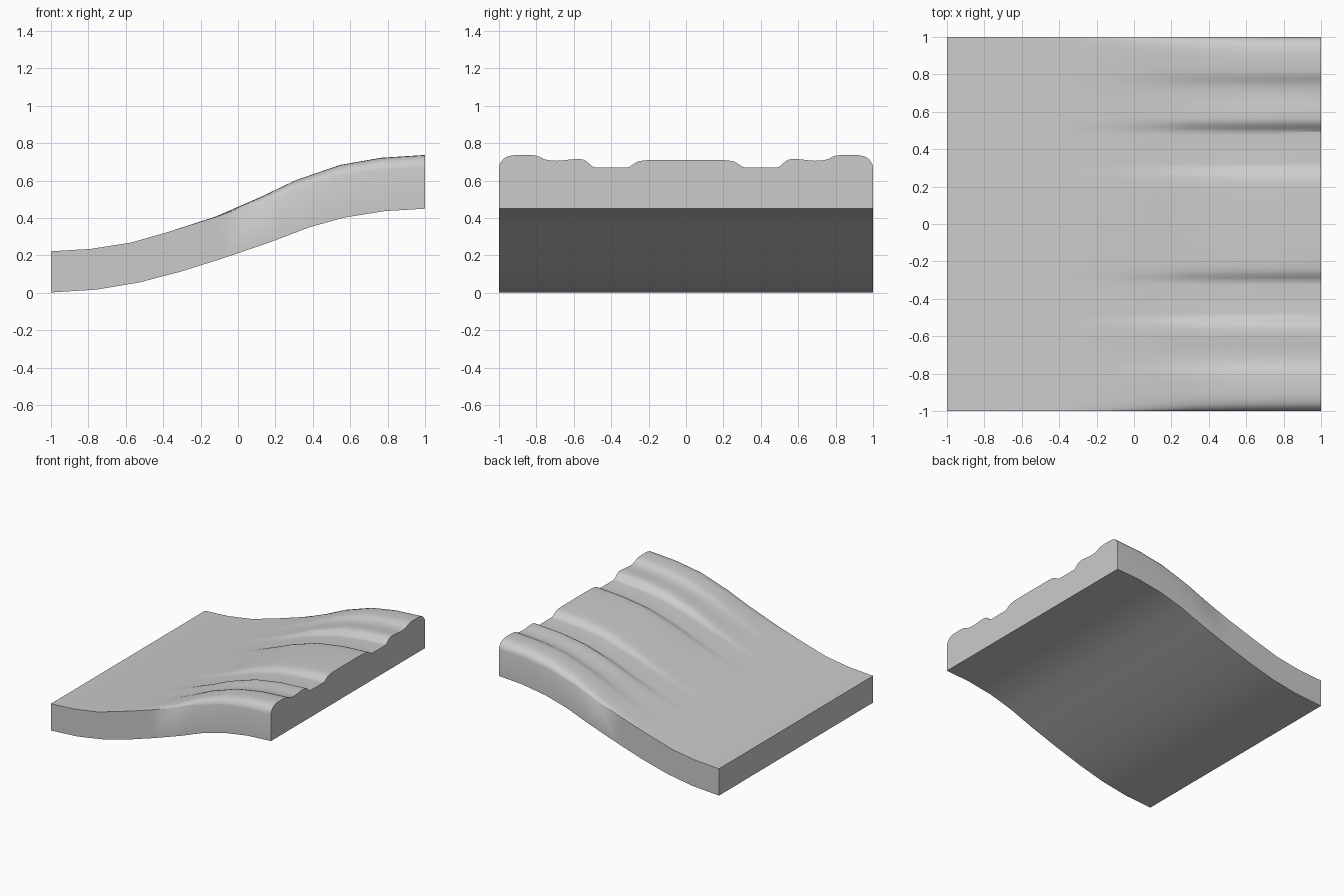
import bpy, bmesh, math

# Stations along the length: bottom x, z / top x, z / strength of the ridges
STATIONS = [
    (-1.00, 0.002, -1.000, 0.222, 0.00),
    (-0.76, 0.017, -0.786, 0.235, 0.00),
    (-0.53, 0.055, -0.575, 0.268, 0.00),
    (-0.30, 0.115, -0.365, 0.328, 0.00),
    (-0.07, 0.188, -0.120, 0.405, 0.04),
    (0.17, 0.270, 0.125, 0.490, 0.36),
    (0.38, 0.350, 0.305, 0.557, 0.65),
    (0.57, 0.403, 0.545, 0.626, 0.86),
    (0.786, 0.437, 0.765, 0.657, 0.97),
    (1.00, 0.450, 1.000, 0.670, 1.00),
]

# Half of the ridge cross-section: distance from the centre, height
HALF = [
    (0.0, 0.041), (0.12, 0.041), (0.19, 0.040), (0.225, 0.038), (0.25, 0.034),
    (0.268, 0.027), (0.285, 0.015), (0.305, 0.002), (0.325, 0.0), (0.40, 0.0),
    (0.475, 0.0), (0.495, 0.002), (0.512, 0.016), (0.53, 0.032), (0.545, 0.041),
    (0.565, 0.045), (0.61, 0.044), (0.65, 0.039), (0.69, 0.036), (0.73, 0.038),
    (0.76, 0.045), (0.78, 0.056), (0.80, 0.063), (0.83, 0.067), (0.90, 0.067),
    (0.93, 0.065), (0.96, 0.057), (0.975, 0.047), (0.985, 0.036), (0.995, 0.021),
    (1.0, 0.0),
]
RIDGES = [(-y, h) for y, h in reversed(HALF[1:])] + HALF

bm = bmesh.new()

# Upper and lower rows of points at every station
top, bottom = [], []
for bx, bz, tx, tz, k in STATIONS:
    top.append([bm.verts.new((tx, y, tz + k * h)) for y, h in RIDGES])
    bottom.append([bm.verts.new((bx, y, bz)) for y in (-1, 1)])

# Skin: ridged top, plain underside and two side walls
for i in range(len(STATIONS) - 1):
    t0, t1, b0, b1 = top[i], top[i + 1], bottom[i], bottom[i + 1]
    for j in range(len(RIDGES) - 1):
        bm.faces.new((t0[j], t1[j], t1[j + 1], t0[j + 1]))
    bm.faces.new((b0[0], b0[1], b1[1], b1[0]))
    for s in (0, -1):
        bm.faces.new((b0[s], b1[s], t1[s], t0[s]))

# End caps
for i in (0, -1):
    bm.faces.new(top[i] + bottom[i][::-1])

bmesh.ops.recalc_face_normals(bm, faces=bm.faces)
mesh = bpy.data.meshes.new("curved_slab")
bm.to_mesh(mesh)
bm.free()

grey = bpy.data.materials.new("light grey")
grey.diffuse_color = (0.6, 0.6, 0.6, 1)
mesh.materials.append(grey)

slab = bpy.data.objects.new("curved_slab", mesh)
bpy.context.collection.objects.link(slab)
bpy.context.view_layer.objects.active = slab
slab.select_set(True)
bpy.ops.object.shade_smooth_by_angle(angle=math.radians(32))
